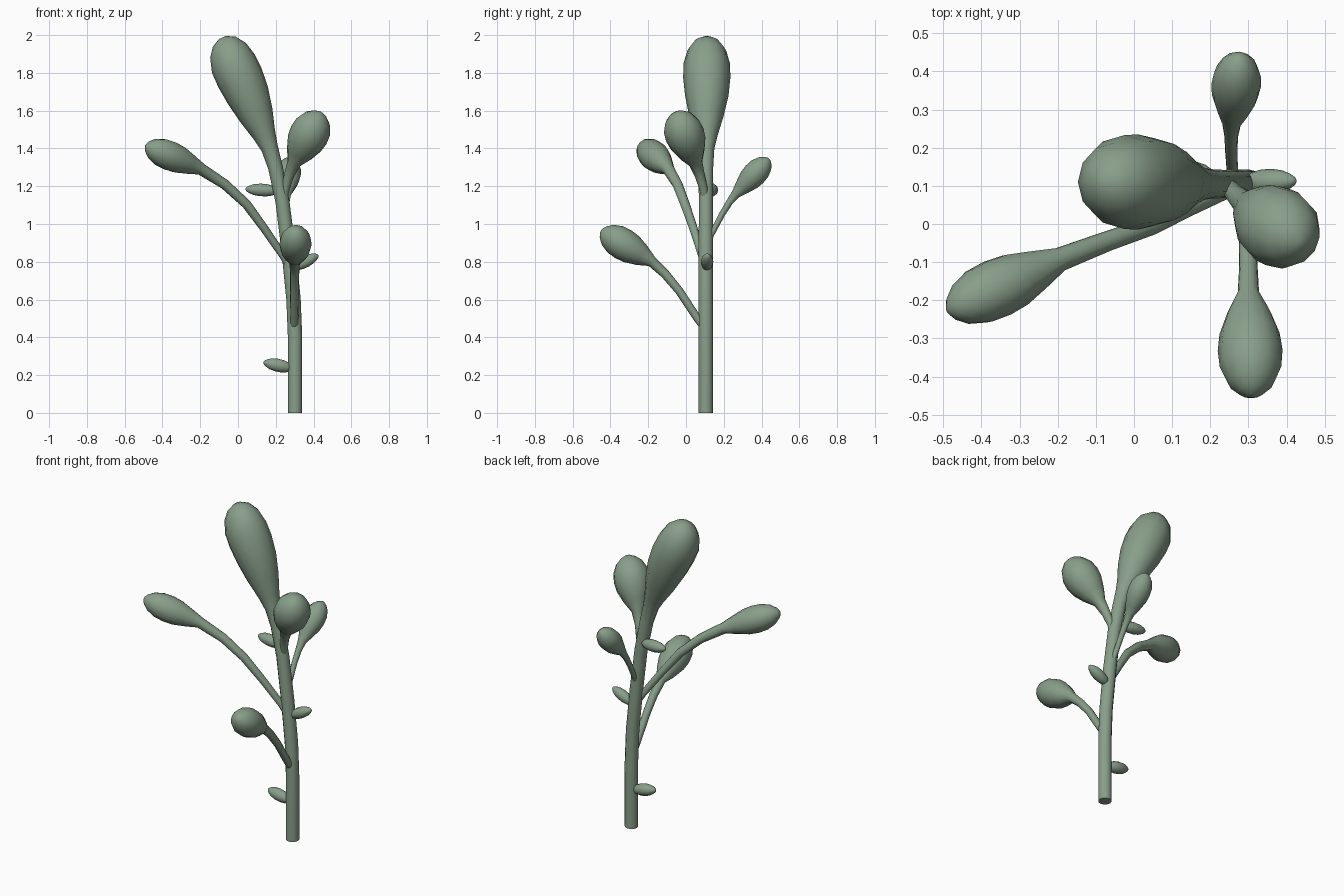
import bpy, bmesh, math
from mathutils import Vector

green = bpy.data.materials.new("sage green")
green.diffuse_color = (0.25, 0.345, 0.255, 1)


def tube(name, rings, sides=12):
    """Capped tube through (x, y, z, radius) rings."""
    bm = bmesh.new()
    pts = [Vector(r[:3]) for r in rings]
    loops = []
    for i, p in enumerate(pts):
        t = (pts[min(i + 1, len(pts) - 1)] - pts[max(i - 1, 0)]).normalized()
        ref = Vector((0, 1, 0)) if abs(t.y) < 0.75 else Vector((1, 0, 0))
        if loops:
            ref = side
        side = (ref - t * ref.dot(t)).normalized()
        other = t.cross(side)
        loops.append([bm.verts.new(p + rings[i][3] * (math.cos(a) * side + math.sin(a) * other))
                      for a in (2 * math.pi * k / sides for k in range(sides))])
    for a, b in zip(loops, loops[1:]):
        for k in range(sides):
            n = (k + 1) % sides
            bm.faces.new((a[k], a[n], b[n], b[k]))
    bm.faces.new(loops[0][::-1])
    bm.faces.new(loops[-1])
    bmesh.ops.recalc_face_normals(bm, faces=bm.faces)
    me = bpy.data.meshes.new(name)
    bm.to_mesh(me)
    bm.free()
    me.materials.append(green)
    ob = bpy.data.objects.new(name, me)
    bpy.context.collection.objects.link(ob)
    bpy.context.view_layer.objects.active = ob
    ob.select_set(True)
    bpy.ops.object.shade_smooth_by_angle(angle=math.radians(60))
    ob.select_set(False)


def bud(neck, tip, profile):
    """Rings along a straight axis; profile holds (fraction, radius) pairs."""
    a, b = Vector(neck), Vector(tip)
    return [(*a.lerp(b, f), r) for f, r in profile]


def swelling(r_neck, r):
    """Teardrop profile from a thin neck to a rounded tip."""
    return [(0, r_neck), (0.2, r * 0.68), (0.4, r * 0.93), (0.56, r), (0.72, r * 0.95),
            (0.87, r * 0.72), (0.96, r * 0.4), (1, r * 0.12)]


# Main stem, swelling into the large top bud
tube("main_stem", [
    (0.302, 0.105, 0, 0.038), (0.302, 0.105, 0.4, 0.038), (0.294, 0.105, 0.6, 0.038),
    (0.268, 0.105, 0.86, 0.038), (0.235, 0.105, 1.12, 0.037), (0.198, 0.105, 1.3, 0.039),
    (0.168, 0.105, 1.40, 0.045), (0.138, 0.107, 1.475, 0.062), (0.097, 0.108, 1.575, 0.092),
    (0.053, 0.11, 1.68, 0.115), (0.01, 0.11, 1.775, 0.125), (-0.025, 0.11, 1.85, 0.123),
    (-0.053, 0.11, 1.92, 0.102), (-0.073, 0.11, 1.965, 0.066), (-0.083, 0.11, 1.987, 0.02)])

# Side branches, each ending in a bud
tube("left_branch", [
    (0.275, 0.1, 0.76, 0.017), (0.24, 0.085, 0.83, 0.02), (0.14, 0.04, 0.975, 0.022),
    (0.045, -0.005, 1.105, 0.025), (-0.07, -0.045, 1.21, 0.027)]
    + bud((-0.195, -0.093, 1.29), (-0.488, -0.228, 1.415), swelling(0.032, 0.079)))
tube("front_branch", [
    (0.298, 0.10, 0.445, 0.019), (0.298, 0.06, 0.50, 0.021), (0.298, -0.035, 0.645, 0.022),
    (0.30, -0.11, 0.735, 0.024)]
    + bud((0.30, -0.18, 0.80), (0.308, -0.45, 0.965), swelling(0.028, 0.085)))
tube("right_branch", [
    (0.238, 0.1, 1.11, 0.017), (0.25, 0.095, 1.18, 0.022), (0.268, 0.075, 1.25, 0.026)]
    + bud((0.295, 0.052, 1.32), (0.438, -0.052, 1.59), swelling(0.036, 0.105)))
tube("back_branch", [
    (0.262, 0.11, 0.89, 0.013), (0.258, 0.14, 0.955, 0.015), (0.255, 0.19, 1.05, 0.016),
    (0.255, 0.23, 1.115, 0.018)]
    + bud((0.256, 0.265, 1.16), (0.277, 0.44, 1.345), swelling(0.025, 0.065)))

# Small buds sitting directly on the stem
EGG = [(0, 0.1), (0.06, 0.45), (0.18, 0.78), (0.36, 0.97), (0.55, 1), (0.75, 0.86),
       (0.9, 0.56), (0.97, 0.32), (1, 0.1)]
for name, start, tip, r in [
        ("lower_bud", (0.29, 0.105, 0.235), (0.135, 0.105, 0.268), 0.036),
        ("middle_bud", (0.285, 0.11, 0.765), (0.425, 0.113, 0.835), 0.033),
        ("upper_bud", (0.215, 0.125, 1.175), (0.04, 0.145, 1.185), 0.035)]:
    tube(name, bud(start, tip, [(f, k * r) for f, k in EGG]), 10)
